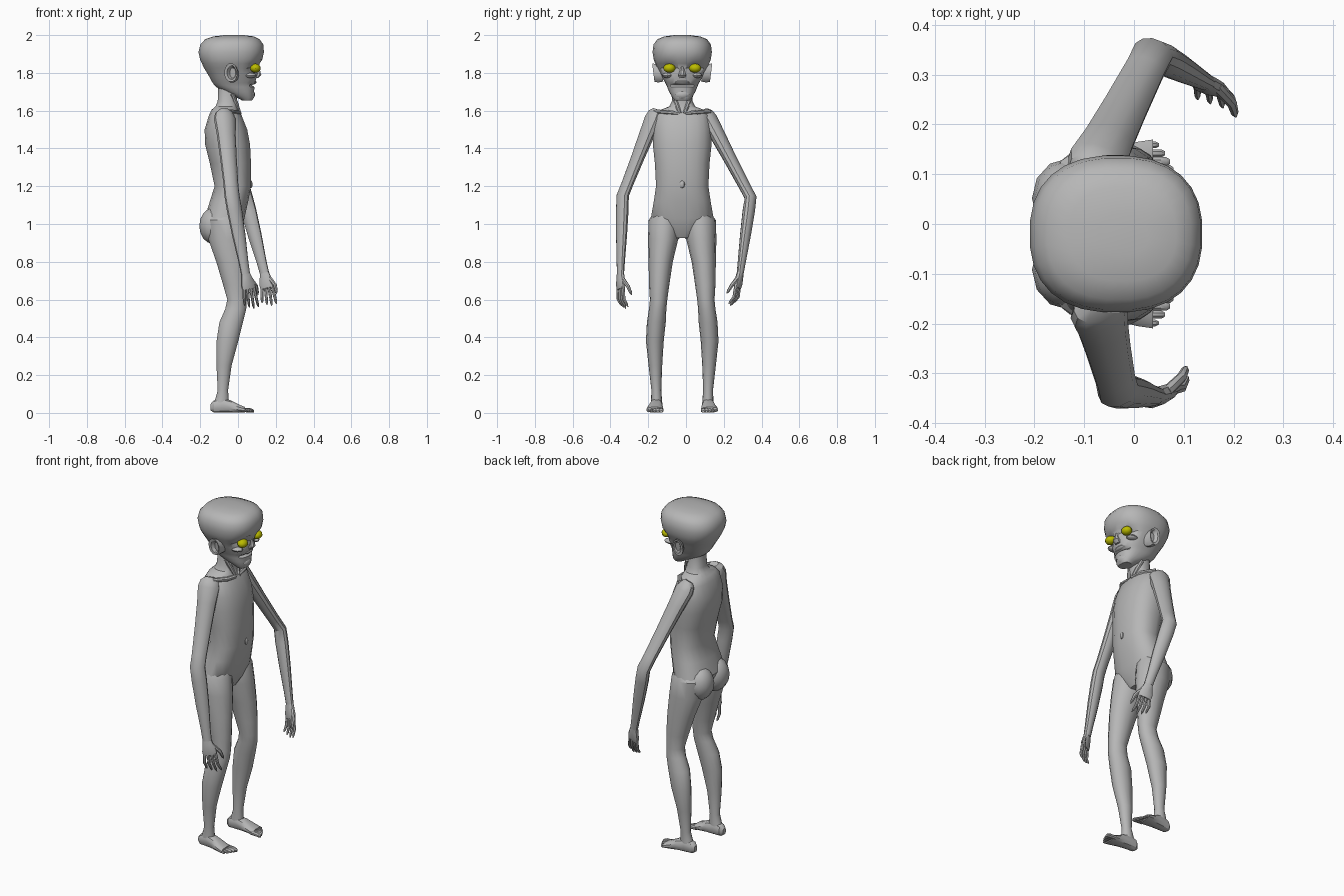
import bpy, bmesh, math
from mathutils import Vector as V

cube = bpy.data.objects.get("Cube")
if cube:
    bpy.data.objects.remove(cube, do_unlink=True)

CY = -0.02                      # centre plane of the body
X, Y = V((1, 0, 0)), V((0, 1, 0))


def material(name, rgb):
    m = bpy.data.materials.new(name)
    m.use_nodes = True
    m.diffuse_color = (*rgb, 1)
    m.node_tree.nodes["Principled BSDF"].inputs["Base Color"].default_value = (*rgb, 1)
    return m


SKIN = material("grey skin", (0.47, 0.47, 0.47))
EYE = material("yellow eye", (0.5, 0.5, 0.0))


def finish(name, bm, mat=SKIN, angle=32):
    bmesh.ops.recalc_face_normals(bm, faces=bm.faces)
    me = bpy.data.meshes.new(name)
    bm.to_mesh(me)
    bm.free()
    me.materials.append(mat)
    ob = bpy.data.objects.new(name, me)
    bpy.context.collection.objects.link(ob)
    bpy.ops.object.select_all(action='DESELECT')
    ob.select_set(True)
    bpy.context.view_layer.objects.active = ob
    bpy.ops.object.shade_smooth_by_angle(angle=math.radians(angle))
    return ob


def spow(a, p):
    return math.copysign(abs(a) ** (2 / p), a)


def loft(name, secs, u, v=None, n=12, p=2.0, warp=None):
    """Skin rings (centre, radius along u, radius along v); without v, rings follow the path."""
    bm = bmesh.new()
    rings = []
    cs = [V(s[0]) for s in secs]
    for i, (c, ru, rv) in enumerate(secs):
        a, b = u, v
        if v is None:
            t = (cs[min(i + 1, len(cs) - 1)] - cs[max(i - 1, 0)]).normalized()
            a = (u - t * u.dot(t)).normalized()
            b = t.cross(a)
        ring = []
        for k in range(n):
            w = 2 * math.pi * (k + 0.5) / n
            ring.append(bm.verts.new(cs[i] + a * ru * spow(math.cos(w), p) + b * rv * spow(math.sin(w), p)))
        rings.append(ring)
    for r, s in zip(rings, rings[1:]):
        for k in range(n):
            bm.faces.new((r[k], r[(k + 1) % n], s[(k + 1) % n], s[k]))
    bm.faces.new(rings[0])
    bm.faces.new(rings[-1])
    if warp:
        for vert in bm.verts:
            warp(vert.co)
    return finish(name, bm)


def stack(name, rows, **kw):
    """Body loft from rows of (z, back x, front x, half width)."""
    return loft(name, [((((b + f) / 2), CY, z), (f - b) / 2, h) for z, b, f, h in rows], X, Y, **kw)


def ball(name, c, r, mat=SKIN, seg=12):
    bm = bmesh.new()
    bmesh.ops.create_uvsphere(bm, u_segments=seg, v_segments=seg * 2 // 3, radius=1)
    for vert in bm.verts:
        vert.co = V(c) + V((vert.co.x * r[0], vert.co.y * r[1], vert.co.z * r[2]))
    return finish(name, bm, mat)


# Head with eye sockets, cheeks and mouth crease
def face_warp(co):
    if co.x > 0.02:
        side = abs(co.y - CY)
        d = ((side - 0.068) / 0.045) ** 2 + ((co.z - 1.825) / 0.035) ** 2
        if d < 1:
            co.x -= 0.03 * (1 - d)
        if abs(co.z - 1.735) < 0.005 and side < 0.05:
            co.x -= 0.014


stack("head", [
    (1.655, 0.02, 0.075, 0.04), (1.67, -0.01, 0.085, 0.052), (1.70, -0.075, 0.085, 0.07),
    (1.725, -0.115, 0.088, 0.08), (1.735, -0.125, 0.088, 0.084), (1.747, -0.135, 0.092, 0.09),
    (1.775, -0.15, 0.098, 0.106), (1.80, -0.165, 0.105, 0.117), (1.825, -0.18, 0.107, 0.13),
    (1.85, -0.192, 0.116, 0.144), (1.872, -0.202, 0.13, 0.152), (1.91, -0.21, 0.138, 0.158),
    (1.95, -0.20, 0.135, 0.153), (1.978, -0.175, 0.115, 0.132), (1.993, -0.13, 0.085, 0.095),
    (2.0, -0.07, 0.03, 0.04)], n=28, p=2.4, warp=face_warp)

# Nose ridge widening to the nostrils
loft("nose", [((0.095, CY, 1.845), 0.01, 0.01), ((0.103, CY, 1.815), 0.014, 0.012),
              ((0.107, CY, 1.79), 0.018, 0.022), ((0.096, CY, 1.772), 0.012, 0.018)], X, Y, n=8)
# Lower lip and chin
ball("chin", (0.066, CY, 1.685), (0.024, 0.042, 0.027))
ball("upper_lip", (0.08, CY, 1.751), (0.018, 0.042, 0.012))

# Neck and torso
stack("torso", [
    (1.73, -0.105, 0.0, 0.055), (1.65, -0.108, -0.005, 0.055), (1.622, -0.12, -0.003, 0.07),
    (1.605, -0.14, 0.0, 0.115), (1.575, -0.155, 0.02, 0.145), (1.5, -0.178, 0.05, 0.156),
    (1.42, -0.175, 0.065, 0.157), (1.32, -0.15, 0.07, 0.146), (1.2, -0.125, 0.07, 0.14),
    (1.12, -0.15, 0.055, 0.152), (1.03, -0.178, 0.035, 0.168), (0.97, -0.16, 0.015, 0.12),
    (0.925, -0.12, -0.01, 0.05)], n=20, p=2.4)
ball("navel", (0.069, CY, 1.21), (0.008, 0.014, 0.02), seg=9)

# Paired parts of head, torso and legs
for s, side in ((1, "left"), (-1, "right")):
    def at(x, y, z):
        return (x, CY + s * y, z)

    ball(side + "_eye", at(0.092, 0.068, 1.825), (0.028, 0.032, 0.024), EYE)
    ball(side + "_cheekbone", at(0.062, 0.078, 1.787), (0.035, 0.027, 0.014))

    # Ear: dished shell standing out from the head
    loft(side + "_ear", [(at(-0.02, 0.105, 1.795), 0.026, 0.042), (at(-0.032, 0.132, 1.797), 0.032, 0.05),
                         (at(-0.038, 0.153, 1.802), 0.035, 0.051), (at(-0.034, 0.151, 1.802), 0.024, 0.038),
                         (at(-0.028, 0.136, 1.80), 0.016, 0.027)], X, V((0, s * 0.12, 0.99)), n=12)

    # Neck tendon and collar bone
    loft(side + "_neck_tendon", [(at(-0.03, 0.05, 1.69), 0.012, 0.012), (at(-0.01, 0.03, 1.635), 0.013, 0.012),
                                 (at(0.006, 0.012, 1.585), 0.012, 0.01)], X, n=8)
    loft(side + "_collar_bone", [(at(0.008, 0.015, 1.585), 0.012, 0.012), (at(0.0, 0.08, 1.592), 0.014, 0.012),
                                 (at(-0.05, 0.145, 1.595), 0.014, 0.012)], X, n=8)

    ball(side + "_buttock", at(-0.132, 0.072, 0.99), (0.073, 0.08, 0.095))

    # Leg from hip to ankle
    loft(side + "_leg", [
        (at(-0.06, 0.085, 1.08), 0.07, 0.05), (at(-0.07, 0.095, 1.02), 0.098, 0.083),
        (at(-0.06, 0.101, 0.92), 0.1, 0.08), (at(-0.035, 0.114, 0.8), 0.082, 0.064),
        (at(-0.016, 0.122, 0.68), 0.065, 0.054), (at(-0.005, 0.125, 0.6), 0.053, 0.046),
        (at(-0.012, 0.13, 0.55), 0.057, 0.046), (at(-0.036, 0.137, 0.48), 0.064, 0.05),
        (at(-0.056, 0.145, 0.38), 0.059, 0.047), (at(-0.074, 0.142, 0.25), 0.041, 0.036),
        (at(-0.08, 0.137, 0.12), 0.028, 0.026), (at(-0.085, 0.136, 0.07), 0.037, 0.029),
        (at(-0.09, 0.136, 0.03), 0.04, 0.03)], X, Y, n=14)

    # Foot along x, then toes
    loft(side + "_foot", [
        (at(-0.145, 0.135, 0.03), 0.014, 0.018), (at(-0.128, 0.135, 0.034), 0.028, 0.033),
        (at(-0.085, 0.136, 0.04), 0.032, 0.04), (at(-0.04, 0.139, 0.034), 0.035, 0.034),
        (at(0.005, 0.143, 0.023), 0.043, 0.022), (at(0.038, 0.145, 0.016), 0.046, 0.015)],
        Y, V((0, 0, 1)), n=12, p=2.4)
    for k in range(5):
        y, r = 0.111 + 0.017 * k, 0.0125 - 0.0013 * k
        tip = 0.085 - 0.004 * k - 0.002 * k * k * 0.6
        loft(f"{side}_toe_{k + 1}", [(at(0.02, y, 0.016), r, r), (at(tip - 0.022, y, 0.014), r, r),
                                     (at(tip - 0.007, y, 0.011), r, r * 0.85), (at(tip, y, 0.008), r * 0.5, r * 0.5)],
             Y, V((0, 0, 1)), n=8)


# Arms: each has its own pose, w is the direction across the palm
def arm(side, sh, el, wr, kn, tip, w):
    sh, el, wr, kn, tip, w = map(V, (sh, el, wr, kn, tip, w))
    w.normalize()
    up = (sh - el).normalized()
    loft(side + "_arm", [
        (sh + up * 0.055, 0.025, 0.02), (sh + up * 0.035, 0.05, 0.036), (sh, 0.06, 0.043),
        (sh.lerp(el, 0.2), 0.052, 0.04), (sh.lerp(el, 0.5), 0.046, 0.034), (sh.lerp(el, 0.85), 0.041, 0.03),
        (el, 0.042, 0.031), (el.lerp(wr, 0.18), 0.042, 0.032), (el.lerp(wr, 0.5), 0.037, 0.028),
        (el.lerp(wr, 0.85), 0.027, 0.021), (wr, 0.025, 0.018)], w, n=12)
    loft(side + "_palm", [
        (wr.lerp(kn, -0.15), 0.022, 0.016), (wr.lerp(kn, 0.25), 0.03, 0.018), (wr.lerp(kn, 0.7), 0.04, 0.018),
        (kn, 0.039, 0.013)], w, n=10, p=2.4)
    # Curled fingers ending in points
    curl = V((0, CY - kn.y, 0)).normalized()
    for k in range(4):
        f = (k - 1.5) / 1.5
        a = kn + w * f * 0.03
        b = kn.lerp(tip, 0.5) + w * f * 0.036 - curl * 0.004
        c = tip + w * f * 0.04 + curl * 0.012 + V((0, 0, 0.014 * abs(f - 0.2)))
        loft(f"{side}_finger_{k + 1}", [(a.lerp(b, -0.3), 0.009, 0.009), (a, 0.0095, 0.0095), (b, 0.008, 0.0085),
                                        (b.lerp(c, 0.7), 0.0065, 0.007), (c, 0.002, 0.002)], w, n=7)
    a = wr.lerp(kn, 0.3) + w * 0.022
    b = wr.lerp(kn, 0.8) + w * 0.046 + curl * 0.018
    c = kn.lerp(tip, 0.3) + w * 0.048 + curl * 0.035
    loft(side + "_thumb", [(a, 0.012, 0.012), (b, 0.0105, 0.0105), (b.lerp(c, 0.7), 0.008, 0.008),
                           (c, 0.002, 0.002)], w, n=7)


arm("left", (-0.075, 0.122, 1.555), (0.038, 0.342, 1.14), (0.14, 0.287, 0.74),
    (0.156, 0.272, 0.66), (0.166, 0.25, 0.565), (0.92, -0.3, 0))
arm("right", (-0.07, -0.175, 1.555), (-0.032, -0.335, 1.15), (0.04, -0.347, 0.735),
    (0.058, -0.345, 0.655), (0.072, -0.336, 0.55), (0.85, 0.4, 0))
